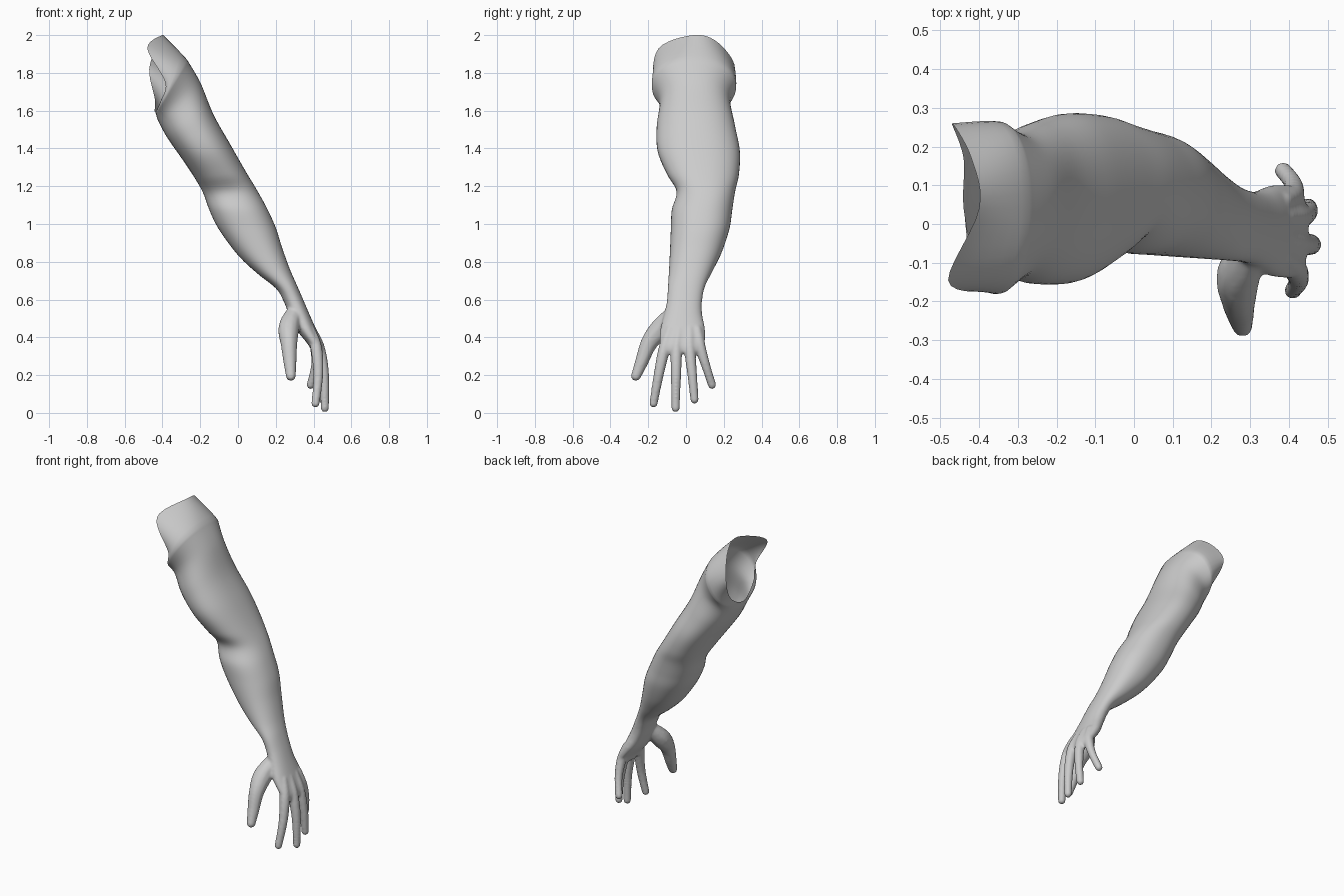
import bpy, bmesh, math
from mathutils import Vector

cube = bpy.data.objects.get("Cube")
if cube:
    bpy.data.objects.remove(cube, do_unlink=True)

SIDES = 48   # points around the limb
STEPS = 6    # smooth steps between two sections


def catmull(a, b, c, d, t):
    """Smooth blend from b to c, for tuples of any length."""
    return [0.5 * (2 * q + (r - p) * t + (2 * p - 5 * q + 4 * r - s) * t ** 2
                   + (3 * q - p - 3 * r + s) * t ** 3) for p, q, r, s in zip(a, b, c, d)]


def smooth_path(points, steps, closed=False):
    n = len(points)
    pick = (lambda i: points[i % n]) if closed else (lambda i: points[max(0, min(n - 1, i))])
    out = [catmull(pick(i - 1), pick(i), pick(i + 1), pick(i + 2), k / steps)
           for i in range(n if closed else n - 1) for k in range(steps)]
    return out if closed else out + [list(points[-1])]


def section(inner_x, inner_z, outer_x, outer_z, front, back):
    """Rounded ring from the outer edge, over the front, to the inner edge and back."""
    ring = []
    for j in range(SIDES):
        a = math.tau * j / SIDES
        c, s = math.cos(a), math.sin(a)
        c = math.copysign(abs(c) ** 0.9, c)
        s = math.copysign(abs(s) ** 0.9, s)
        ring.append(((inner_x + outer_x) / 2 + c * (outer_x - inner_x) / 2,
                     (front + back) / 2 - s * (back - front) / 2,
                     (inner_z + outer_z) / 2 + c * (outer_z - inner_z) / 2))
    return ring


def loft(bm, rings, capped=False):
    rows = [[bm.verts.new(p) for p in ring] for ring in rings]
    for a, b in zip(rows, rows[1:]):
        for j in range(SIDES):
            k = (j + 1) % SIDES
            bm.faces.new((a[j], a[k], b[k], b[j]))
    if capped:
        bm.faces.new(rows[0][::-1])
        bm.faces.new(rows[-1])


def make_object(name, bm, material):
    mesh = bpy.data.meshes.new(name)
    bm.to_mesh(mesh)
    bm.free()
    mesh.materials.append(material)
    mesh.shade_smooth()
    obj = bpy.data.objects.new(name, mesh)
    bpy.context.collection.objects.link(obj)
    return obj


grey = bpy.data.materials.new("plain grey")
grey.use_nodes = True
grey.diffuse_color = (0.6, 0.6, 0.6, 1)
grey.node_tree.nodes["Principled BSDF"].inputs["Base Color"].default_value = (0.6, 0.6, 0.6, 1)

# Open shoulder rim: top, over the front, underside, back
rim = [(-.40, .04, 2.0), (-.48, -.145, 1.93), (-.385, -.17, 1.75), (-.41, -.1, 1.65),
       (-.44, .04, 1.595), (-.44, .17, 1.66), (-.47, .26, 1.82), (-.42, .17, 1.96)]
rim_ring = smooth_path(rim, SIDES // len(rim), closed=True)

# Limb sections: inner edge x z, outer edge x z, front y, back y
arm_sections = [
    (-.435, 1.585, -.27, 1.87, -.18, .265),   # shoulder
    (-.42, 1.54, -.2, 1.75, -.14, .235),
    (-.37, 1.45, -.13, 1.58, -.155, .26),
    (-.30, 1.35, -.04, 1.42, -.15, .285),     # upper arm
    (-.23, 1.245, .04, 1.28, -.1, .28),
    (-.185, 1.165, .10, 1.18, -.05, .26),     # elbow
    (-.15, 1.07, .155, 1.08, -.075, .245),
    (-.1, .97, .2, .98, -.08, .23),
    (0, .835, .235, .87, -.085, .19),         # forearm
    (.1, .74, .275, .76, -.09, .14),
    (.2, .66, .31, .68, -.095, .1),
    (.24, .595, .345, .6, -.1, .085),         # wrist
]
palm_sections = [
    (.27, .52, .375, .53, -.115, .085),
    (.31, .44, .41, .45, -.135, .1),
    (.365, .37, .445, .37, -.14, .1),
    (.39, .33, .45, .33, -.13, .09),
    (.405, .315, .44, .315, -.11, .075),
]
limb = [section(*values) for values in smooth_path(arm_sections + palm_sections, STEPS)]
wrist = (len(arm_sections) - 1) * STEPS

# Arm shell, blended from the rim into the shoulder
bm = bmesh.new()
first, second = limb[0], limb[STEPS]
blend = [[catmull(r, r, a, b, k / STEPS) for r, a, b in zip(rim_ring, first, second)]
         for k in range(STEPS)]
loft(bm, blend + limb[:wrist + 1])
arm = make_object("arm", bm, grey)

# Hand: palm and digits, fused into one skin
bm = bmesh.new()
loft(bm, limb[wrist - STEPS:], capped=True)

# Digit paths: x, y, z, radius
digits = [
    [(.385, -.085, .44, .025), (.415, -.115, .34, .032), (.425, -.145, .2, .028), (.41, -.172, .05, .023)],
    [(.39, -.035, .44, .025), (.43, -.05, .34, .032), (.455, -.053, .2, .029), (.46, -.055, .026, .023)],
    [(.39, .02, .44, .025), (.43, .02, .34, .031), (.45, .033, .2, .027), (.45, .045, .07, .023)],
    [(.385, .06, .44, .025), (.41, .075, .35, .03), (.41, .105, .25, .025), (.385, .138, .148, .023)],
    [(.3, -.06, .53, .045), (.27, -.13, .45, .058), (.27, -.195, .37, .046),
     (.275, -.235, .27, .036), (.28, -.265, .195, .027)],
]
for digit in digits:
    for x, y, z, radius in smooth_path(digit, 10):
        ball = bmesh.ops.create_icosphere(bm, subdivisions=2, radius=radius)
        bmesh.ops.translate(bm, verts=ball["verts"], vec=Vector((x, y, z)))
hand = make_object("hand", bm, grey)

remesh = hand.modifiers.new("fuse", "REMESH")
remesh.mode = "VOXEL"
remesh.voxel_size = 0.007
remesh.use_smooth_shade = True
soften = hand.modifiers.new("soften", "SMOOTH")
soften.factor = 0.5
soften.iterations = 8

# Keep the fused skin as plain mesh
graph = bpy.context.evaluated_depsgraph_get()
skin = bpy.data.meshes.new_from_object(hand.evaluated_get(graph))
hand.modifiers.clear()
hand.data = skin
skin.materials.clear()
skin.materials.append(grey)
skin.shade_smooth()
